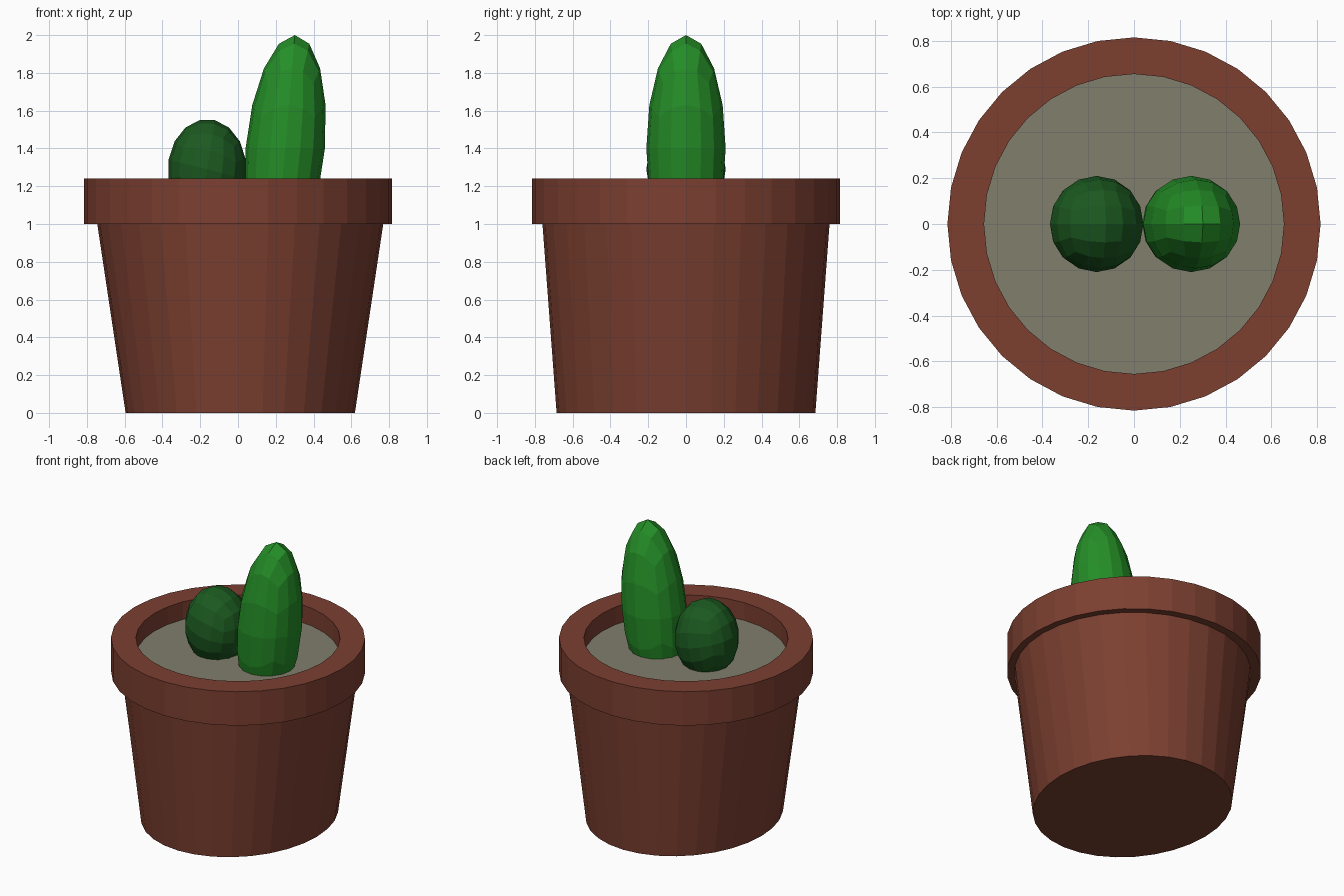
import bpy, bmesh, math
from mathutils import Matrix

if "Cube" in bpy.data.objects:
    bpy.data.objects.remove(bpy.data.objects["Cube"])

SIDES = 32


def material(name, rgb):
    m = bpy.data.materials.new(name)
    m.diffuse_color = (*rgb, 1)
    m.use_nodes = True
    m.node_tree.nodes["Principled BSDF"].inputs["Base Color"].default_value = m.diffuse_color
    return m


def finish(name, bm, mat):
    bmesh.ops.recalc_face_normals(bm, faces=bm.faces)
    me = bpy.data.meshes.new(name)
    bm.to_mesh(me)
    bm.free()
    me.materials.append(mat)
    ob = bpy.data.objects.new(name, me)
    bpy.context.collection.objects.link(ob)
    return ob


def ring(bm, rx, ry, z, cx=0.0):
    return [bm.verts.new((cx + rx * math.cos(2 * math.pi * i / SIDES),
                          ry * math.sin(2 * math.pi * i / SIDES), z))
            for i in range(SIDES)]


def bridge(bm, a, b):
    for i in range(SIDES):
        j = (i + 1) % SIDES
        bm.faces.new((a[i], a[j], b[j], b[i]))


def quad_ball(name, radii, transform, mat):
    # cube with a 4x4 grid per face, pushed out to an ellipsoid
    bm = bmesh.new()
    bmesh.ops.create_cube(bm, size=2)
    bmesh.ops.subdivide_edges(bm, edges=bm.edges[:], cuts=3, use_grid_fill=True)
    for v in bm.verts:
        for k in range(3):
            v.co[k] = math.tan(v.co[k] * math.pi / 4)
        v.co.normalize()
    bm.transform(transform(Matrix.Diagonal((*radii, 1))))
    return finish(name, bm, mat)


terracotta = material("terracotta", (0.20, 0.05, 0.03))
earth = material("earth", (0.22, 0.21, 0.15))
light_green = material("light_green", (0.018, 0.27, 0.02))
dark_green = material("dark_green", (0.011, 0.10, 0.014))

# tapered pot body, slightly oval at the foot
bm = bmesh.new()
foot = ring(bm, 0.607, 0.685, 0, 0.012)
top = ring(bm, 0.757, 0.76, 1.0, 0.012)
bridge(bm, foot, top)
bm.faces.new(foot)
bm.faces.new(top)
finish("pot_body", bm, terracotta)

# rim collar
bm = bmesh.new()
loops = [ring(bm, r, r, z) for r, z in
         ((0.815, 1.0), (0.815, 1.24), (0.655, 1.24), (0.655, 1.0))]
for k in range(4):
    bridge(bm, loops[k], loops[(k + 1) % 4])
finish("pot_rim", bm, terracotta)

# soil disc
bm = bmesh.new()
bm.faces.new(ring(bm, 0.655, 0.655, 1.115))
finish("soil", bm, earth)

# tall cactus, leaning by a shear along x
shear = Matrix.Identity(4)
shear[0][2] = 0.085
quad_ball("tall_cactus", (0.21, 0.21, 0.60),
          lambda s: Matrix.Translation((0.25, 0, 1.40)) @ shear @ s, light_green)

# round cactus, tilted
tilt = Matrix.Rotation(math.radians(11.25), 4, 'Y')
quad_ball("round_cactus", (0.208, 0.21, 0.265),
          lambda s: Matrix.Translation((-0.163, 0, 1.29)) @ s @ tilt, dark_green)
